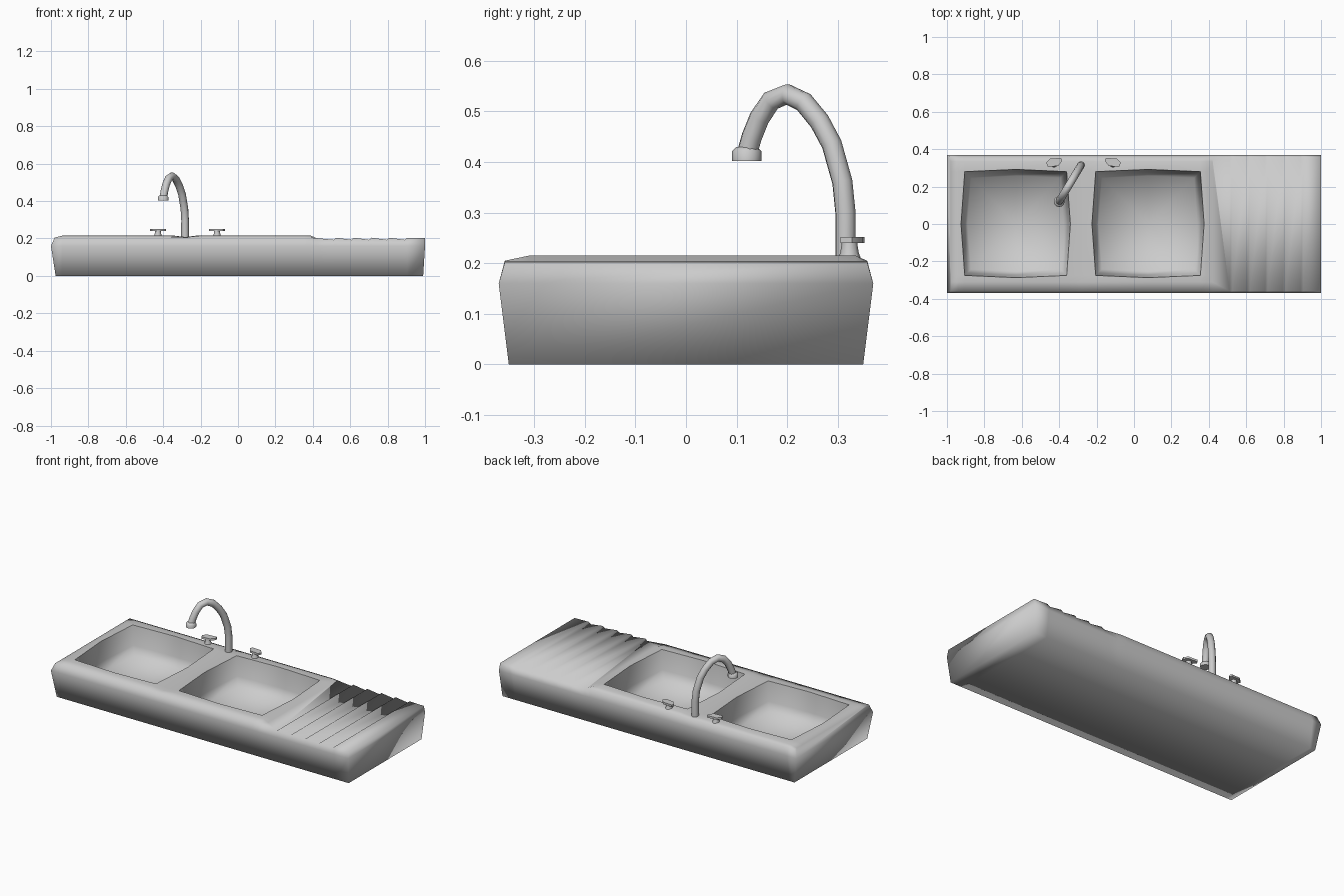
import bpy, bmesh, math
from mathutils import Vector

if "Cube" in bpy.data.objects:
    bpy.data.objects.remove(bpy.data.objects["Cube"])

steel = bpy.data.materials.new("brushed_steel")
steel.diffuse_color = (0.6, 0.6, 0.6, 1)
steel.use_nodes = True
steel.node_tree.nodes["Principled BSDF"].inputs["Base Color"].default_value = steel.diffuse_color


def finish(bm, name, angle=None):
    bmesh.ops.recalc_face_normals(bm, faces=bm.faces)
    for f in bm.faces:
        f.smooth = True
    if angle:
        for e in bm.edges:
            if len(e.link_faces) == 2 and e.calc_face_angle(0) > math.radians(angle):
                e.smooth = False
    me = bpy.data.meshes.new(name)
    bm.to_mesh(me)
    bm.free()
    me.materials.append(steel)
    ob = bpy.data.objects.new(name, me)
    bpy.context.collection.objects.link(ob)
    return ob


def loft(name, rings, angle):
    """Skin a list of equal rings and cap both ends."""
    bm = bmesh.new()
    vs = [[bm.verts.new(p) for p in r] for r in rings]
    n = len(vs[0])
    for a, b in zip(vs, vs[1:]):
        for k in range(n):
            bm.faces.new((a[k], a[(k + 1) % n], b[(k + 1) % n], b[k]))
    bm.faces.new(vs[0])
    bm.faces.new(vs[-1])
    return finish(bm, name, angle)


def circle(c, u, v, r, n=10):
    return [c + u * (r * math.cos(2 * math.pi * k / n)) + v * (r * math.sin(2 * math.pi * k / n))
            for k in range(n)]


# ---- Sink body: cross-sections along x, with two basins and a drainboard ----
bm = bmesh.new()
TOP_Y = [-0.358, -0.31, -0.275, 0, 0.28, 0.335, 0.358]
BASINS = (2, 6)                       # first column of each basin
full_x = [-0.98, -0.94, -0.905, -0.63, -0.36, -0.28, -0.205, 0.075, 0.355, 0.39, 0.42]
cols = []


def column(x, top, bottom_x=None, mid_x=None):
    bx = x if bottom_x is None else bottom_x
    mx = x if mid_x is None else mid_x
    pts = [(bx, -0.35, 0), (mx, -0.37, 0.16)] + top + [(mx, 0.37, 0.16), (bx, 0.35, 0)]
    cols.append([bm.verts.new(p) for p in pts])


for i, x in enumerate(full_x):
    top = []
    for j, y in enumerate(TOP_Y):
        z = 0.205 if j in (0, 6) or i == 0 else 0.215
        if i == 5 and 0 < j < 6:
            z = 0.208                 # shallow valley between the basins
        if i == 10:
            z = 0.202
        px, py = x, y
        for s in BASINS:              # bowed basin rims
            if j == 3 and i in (s, s + 2):
                px += -0.02 if i == s else 0.02
            if i == s + 1 and j in (2, 4):
                py += -0.012 if j == 2 else 0.012
        top.append((px, py, z))
    if i == 0:
        column(x, top, -0.975, -1.0)
    else:
        column(x, top)

# drainboard ridges: a steep step followed by a gentle slope
drain = []
for x in (0.525, 0.62, 0.715, 0.81, 0.905):
    drain += [(x - 0.014, 0.193), (x, 0.204)]
for x, z in drain:
    column(x, [(x, -0.358, z), (x, 0.358, z)])
column(1.0, [(1.0, -0.358, 0.202), (1.0, 0.358, 0.202)], 0.99, 1.0)

for i, (a, b) in enumerate(zip(cols, cols[1:])):
    for k in (0, 1):                  # front and back walls
        bm.faces.new((a[k], b[k], b[k + 1], a[k + 1]))
        bm.faces.new((a[-1 - k], a[-2 - k], b[-2 - k], b[-1 - k]))
    bm.faces.new((a[0], a[-1], b[-1], b[0]))
    if len(b) == 11:                  # deck around the basins
        for k in range(2, 8):
            if any(i in (s, s + 1) for s in BASINS) and k in (4, 5):
                continue
            bm.faces.new((a[k], b[k], b[k + 1], a[k + 1]))
    else:
        bm.faces.new(a[2:-2] + [b[-3], b[2]])
for c in (cols[0], cols[-1]):         # ends
    bm.faces.new((c[0], c[1], c[-2], c[-1]))
    bm.faces.new(c[1:-1])

# basin walls and floors
rims = []
for s in BASINS:
    a, b, c = cols[s:s + 3]
    ring = [a[4], b[4], c[4], c[5], c[6], b[6], a[6], a[5]]
    mid = sum((v.co for v in ring), Vector()) / 8
    prev = ring
    for sc, z in ((0.95, 0.10), (0.88, 0.045)):
        cur = [bm.verts.new((mid.x + (v.co.x - mid.x) * sc,
                             mid.y + (v.co.y - mid.y) * sc, z)) for v in ring]
        for k in range(8):
            m = (k + 1) % 8
            bm.faces.new((prev[k], prev[m], cur[m], cur[k]))
        prev = cur
    centre = bm.verts.new((mid.x, mid.y, 0.035))
    for k in range(8):
        bm.faces.new((prev[k], prev[(k + 1) % 8], centre))
    rims += [(ring[k], ring[(k + 1) % 8]) for k in range(8)]
for p, q in rims:
    bm.edges.get((p, q)).smooth = False
finish(bm, "sink_body")

# ---- Faucet: swan-neck tube swung over the left basin ----
path = [(0.315, 0.20), (0.315, 0.30), (0.309, 0.36), (0.288, 0.435), (0.264, 0.48),
        (0.233, 0.518), (0.2, 0.534), (0.168, 0.521), (0.145, 0.487), (0.13, 0.45), (0.12, 0.415)]
pts = [Vector((-0.283 - 0.6 * (0.315 - y), y, z)) for y, z in path]
side = Vector((1, -0.6, 0)).normalized()
rings = []
for k, p in enumerate(pts):
    t = (pts[min(k + 1, len(pts) - 1)] - pts[max(k - 1, 0)]).normalized()
    rings.append(circle(p, side, side.cross(t), 0.0205))
loft("faucet_neck", rings, 50)

X, Y = Vector((1, 0, 0)), Vector((0, 1, 0))
tip = pts[-1]
loft("faucet_nozzle", [circle(Vector((tip.x, tip.y, z)), X, Y, r, 12)
                       for z, r in ((0.402, 0.029), (0.421, 0.029), (0.43, 0.02))], 50)

# ---- Tap handles, mirrored about the faucet ----
outline = [(-0.47, 0.328), (-0.448, 0.35), (-0.39, 0.353), (-0.384, 0.338), (-0.405, 0.311), (-0.46, 0.305)]
for label, m in (("left", False), ("right", True)):
    fx = (lambda x: -0.54 - x) if m else (lambda x: x)
    loft(label + "_handle_stem",
         [circle(Vector((fx(-0.428), 0.323, z)), X, Y, r, 8)
          for z, r in ((0.205, 0.024), (0.222, 0.018), (0.242, 0.015))], 50)
    loft(label + "_handle_grip", [[Vector((fx(x), y, z)) for x, y in outline]
                                  for z in (0.24, 0.252)], 50)
